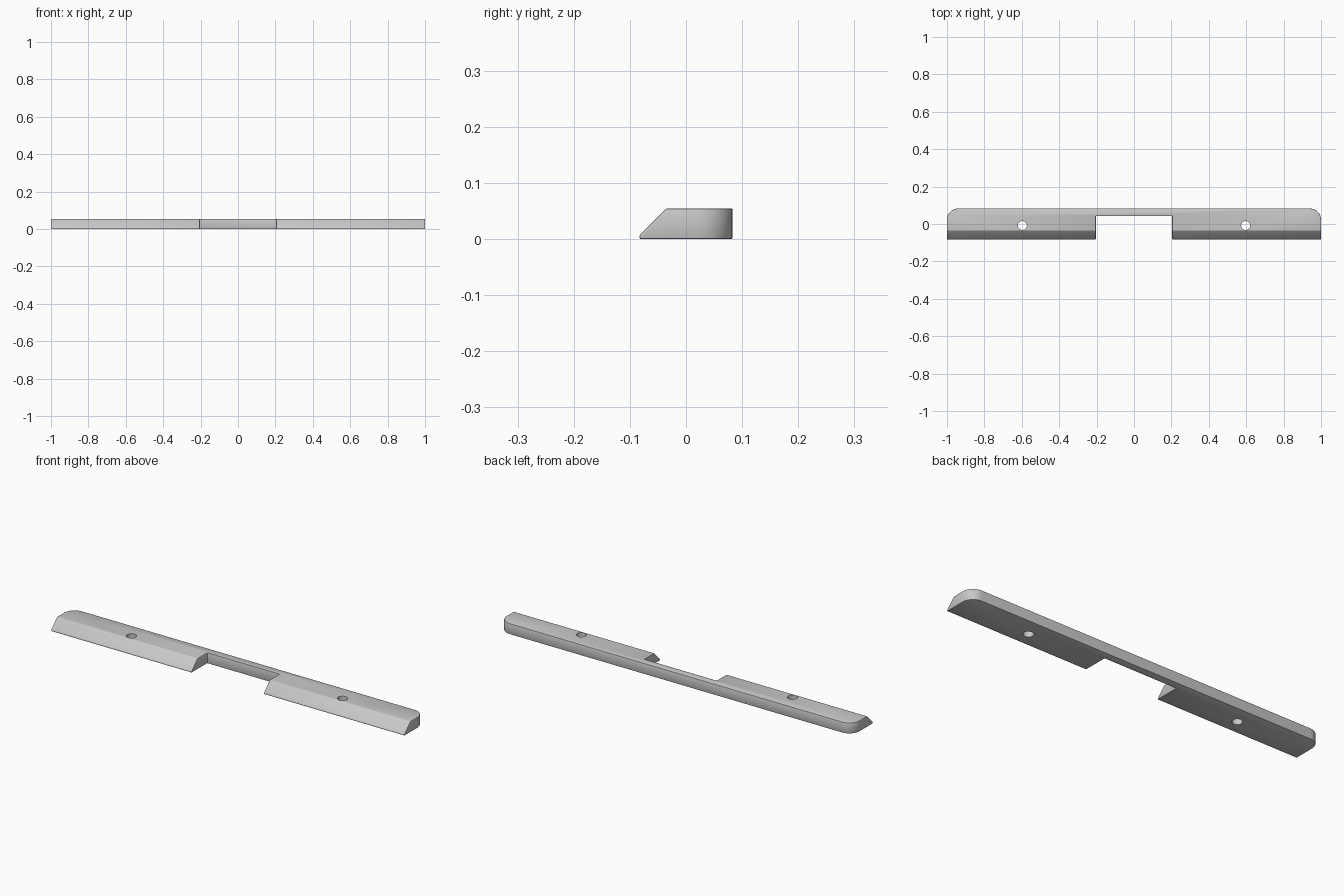
import bpy
import bmesh
from math import cos, sin, pi, radians
from mathutils import Vector

default = bpy.data.objects.get("Cube")
if default:
    bpy.data.objects.remove(default, do_unlink=True)

HEIGHT = 0.055
HALF_DEPTH = 0.083
NOTCH_X, NOTCH_Y = 0.204, 0.043
CORNER = 0.06
HOLE_X, HOLE_Y, HOLE_R = 0.597, -0.008, 0.024

grey = bpy.data.materials.new("light grey")
grey.use_nodes = True
colour = (0.58, 0.58, 0.58, 1)
grey.diffuse_color = colour
grey.node_tree.nodes["Principled BSDF"].inputs["Base Color"].default_value = colour


def prism(name, outline, direction):
    """Extrude a closed outline of points along a direction."""
    bm = bmesh.new()
    face = bm.faces.new([bm.verts.new(p) for p in outline])
    moved = bmesh.ops.extrude_face_region(bm, geom=[face])["geom"]
    bmesh.ops.translate(bm, vec=Vector(direction),
                        verts=[v for v in moved if isinstance(v, bmesh.types.BMVert)])
    bmesh.ops.recalc_face_normals(bm, faces=bm.faces)
    mesh = bpy.data.meshes.new(name)
    bm.to_mesh(mesh)
    bm.free()
    mesh.materials.append(grey)
    obj = bpy.data.objects.new(name, mesh)
    bpy.context.collection.objects.link(obj)
    return obj


def apply(obj, mod):
    bpy.ops.object.select_all(action="DESELECT")
    bpy.context.view_layer.objects.active = obj
    obj.select_set(True)
    bpy.ops.object.modifier_apply(modifier=mod.name)


def cut(obj, cutter):
    """Subtract the cutter, then discard it."""
    cutter.hide_render = True
    mod = obj.modifiers.new("cut", "BOOLEAN")
    mod.operation = "DIFFERENCE"
    mod.solver = "EXACT"
    mod.object = cutter
    apply(obj, mod)
    bpy.data.objects.remove(cutter, do_unlink=True)


# Bar plan: right half from the notch around the rounded back corner, then mirrored
half = [(NOTCH_X, NOTCH_Y), (NOTCH_X, -HALF_DEPTH), (1, -HALF_DEPTH)]
for i in range(9):
    a = i / 8 * pi / 2
    half.append((1 - CORNER + CORNER * cos(a), HALF_DEPTH - CORNER + CORNER * sin(a)))
plan = half + [(-x, y) for x, y in reversed(half)]
bar = prism("notched_bar", [(x, y, 0) for x, y in plan], (0, 0, HEIGHT))

# Sloped front edge, leaving a thin lip at the bottom
wedge = [(-0.093, -0.003), (-0.024, 0.066), (-0.093, 0.066)]
cut(bar, prism("slope_cutter", [(-1.1, y, z) for y, z in wedge], (2.2, 0, 0)))

# Softened edges
bevel = bar.modifiers.new("soft_edges", "BEVEL")
bevel.width = 0.003
bevel.segments = 2
bevel.limit_method = "ANGLE"
bevel.angle_limit = radians(30)
apply(bar, bevel)

# Screw holes
for side in (-1, 1):
    ring = [(side * HOLE_X + HOLE_R * cos(2 * pi * i / 32),
             HOLE_Y + HOLE_R * sin(2 * pi * i / 32), -0.1) for i in range(32)]
    cut(bar, prism("hole_cutter", ring, (0, 0, 0.3)))

bpy.ops.object.select_all(action="DESELECT")
bpy.context.view_layer.objects.active = bar
bar.select_set(True)
bpy.ops.object.shade_smooth_by_angle(angle=radians(30))
